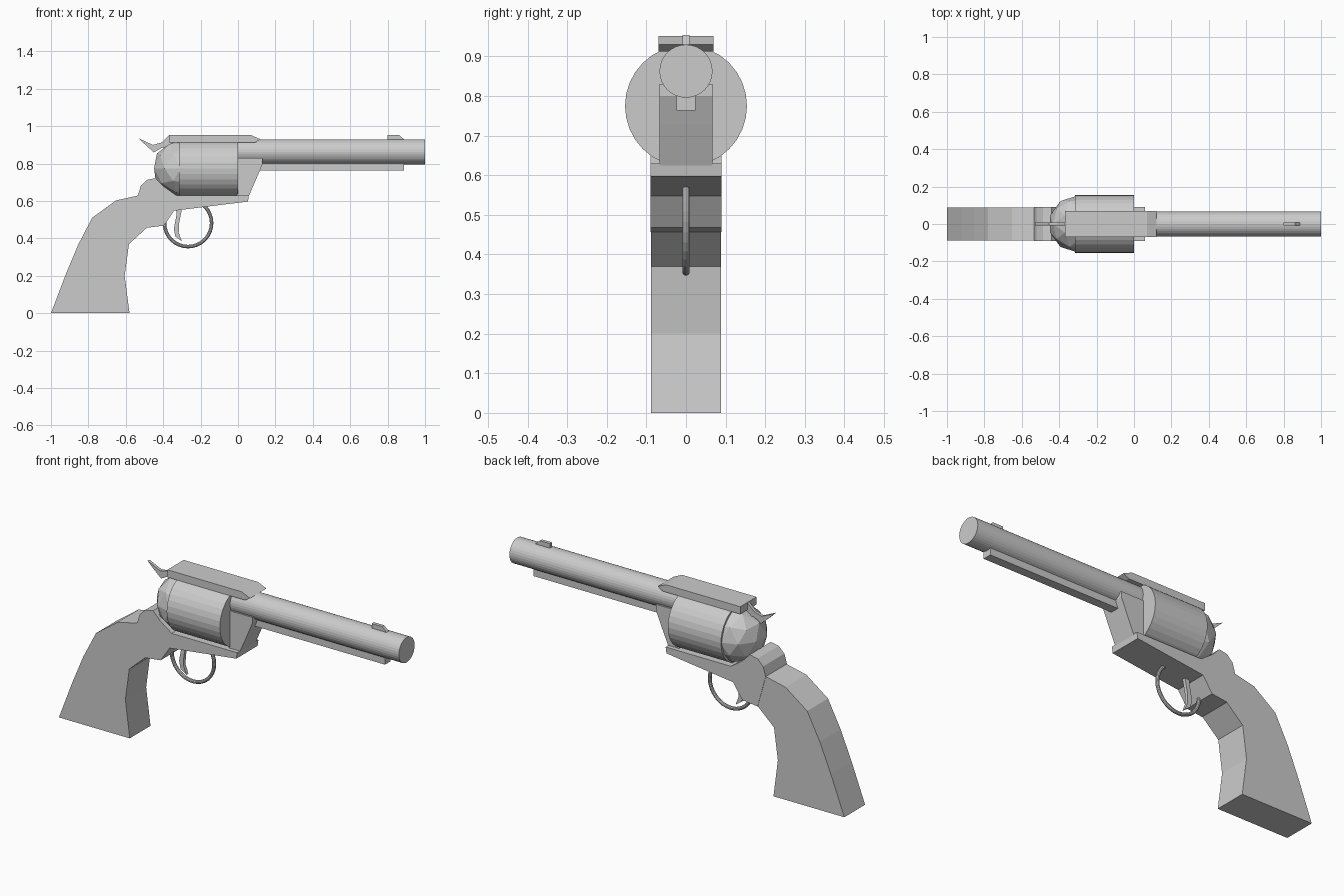
import bpy, bmesh, math
from mathutils import Matrix

if "Cube" in bpy.data.objects:
    bpy.data.objects.remove(bpy.data.objects["Cube"])


def finish(name, bm):
    bmesh.ops.recalc_face_normals(bm, faces=bm.faces[:])
    mesh = bpy.data.meshes.new(name)
    bm.to_mesh(mesh)
    bm.free()
    obj = bpy.data.objects.new(name, mesh)
    bpy.context.collection.objects.link(obj)
    return obj


def slab(name, profile, half_width):
    """Side profile in x, z extruded symmetrically across y."""
    bm = bmesh.new()
    face = bm.faces.new([bm.verts.new((x, -half_width, z)) for x, z in profile])
    ext = bmesh.ops.extrude_face_region(bm, geom=[face])
    verts = [v for v in ext["geom"] if isinstance(v, bmesh.types.BMVert)]
    bmesh.ops.translate(bm, verts=verts, vec=(0, 2 * half_width, 0))
    return finish(name, bm)


def tube(name, x0, x1, z, radius, sides=32):
    """Solid cylinder lying along x."""
    bm = bmesh.new()
    mat = Matrix.Translation(((x0 + x1) / 2, 0, z)) @ Matrix.Rotation(math.pi / 2, 4, 'Y')
    bmesh.ops.create_cone(bm, cap_ends=True, segments=sides, radius1=radius,
                          radius2=radius, depth=x1 - x0, matrix=mat)
    return finish(name, bm)


# Barrel and drum
tube("barrel", -0.01, 1.0, 0.863, 0.067)
tube("drum", -0.315, 0.0, 0.775, 0.154)

# Faceted dome behind the drum
bm = bmesh.new()
bmesh.ops.create_icosphere(bm, subdivisions=2, radius=0.151,
                           matrix=Matrix.Translation((-0.305, 0, 0.775)))
finish("recoil_dome", bm)

# Grip
slab("grip", [(-1, 0), (-0.92, 0.21), (-0.855, 0.365), (-0.78, 0.51),
              (-0.652, 0.603), (-0.53, 0.63), (-0.487, 0.62), (-0.487, 0.457),
              (-0.583, 0.37), (-0.606, 0.2), (-0.58, 0)], 0.088)

# Lower frame
slab("frame", [(-0.535, 0.63), (-0.52, 0.68), (-0.487, 0.713), (-0.44, 0.722),
               (-0.40, 0.68), (-0.33, 0.63), (0.058, 0.63), (0.053, 0.597),
               (-0.342, 0.548), (-0.396, 0.468), (-0.487, 0.457)], 0.09)

# Frame block in front of the drum
slab("front_block", [(-0.005, 0.62), (0.055, 0.62), (0.103, 0.73),
                     (0.132, 0.80), (0.132, 0.83), (-0.005, 0.83)], 0.067)

# Top strap and hammer
slab("top_strap", [(-0.37, 0.912), (-0.37, 0.952), (0.07, 0.952),
                   (0.12, 0.93), (0.09, 0.912)], 0.069)
slab("hammer", [(-0.53, 0.934), (-0.455, 0.900), (-0.41, 0.912), (-0.37, 0.95),
                (-0.34, 0.93), (-0.34, 0.86), (-0.38, 0.88), (-0.405, 0.885),
                (-0.45, 0.86), (-0.495, 0.90)], 0.008)

# Rod under the barrel and front sight
slab("ejector_housing", [(0.09, 0.763), (0.888, 0.763), (0.888, 0.81), (0.09, 0.81)], 0.024)
slab("front_sight", [(0.80, 0.91), (0.80, 0.954), (0.86, 0.954),
                     (0.887, 0.93), (0.887, 0.91)], 0.009)

# Trigger and its guard ring
slab("trigger", [(-0.325, 0.58), (-0.33, 0.52), (-0.343, 0.45), (-0.335, 0.41),
                 (-0.300, 0.385), (-0.317, 0.43), (-0.315, 0.48), (-0.295, 0.58)], 0.009)
bpy.ops.mesh.primitive_torus_add(location=(-0.267, 0, 0.482), rotation=(math.pi / 2, 0, 0),
                                 major_segments=32, minor_segments=10,
                                 major_radius=0.126, minor_radius=0.0095)
bpy.context.object.name = "trigger_guard"
